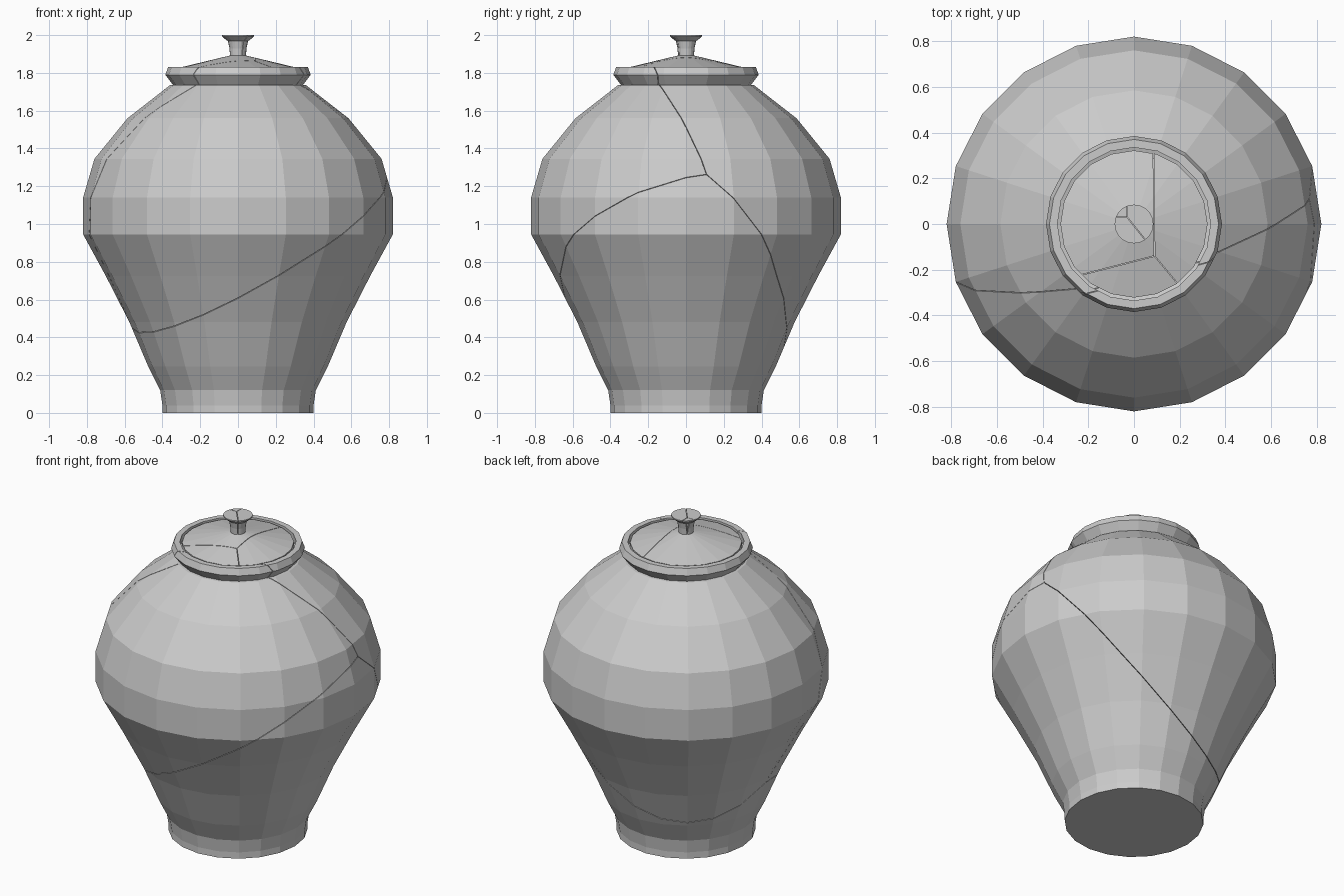
import bpy, bmesh
from math import cos, sin, tau
from mathutils import Vector

if "Cube" in bpy.data.objects:
    bpy.data.objects.remove(bpy.data.objects["Cube"])

SIDES = 20
GAP = 0.0015  # half width of a crack


def lathe(profile):
    """Closed solid of revolution; the profile starts and ends on the axis."""
    bm = bmesh.new()
    rings = []
    for r, z in profile:
        n = 1 if r == 0 else SIDES
        rings.append([bm.verts.new((r * cos(tau * i / SIDES), r * sin(tau * i / SIDES), z))
                      for i in range(n)])
    for a, b in zip(rings, rings[1:]):
        if len(a) == len(b) == 1:
            continue
        for i in range(SIDES):
            j = (i + 1) % SIDES
            quad = [a[i % len(a)], a[j % len(a)], b[j % len(b)], b[i % len(b)]]
            bm.faces.new(list(dict.fromkeys(quad)))
    bmesh.ops.recalc_face_normals(bm, faces=bm.faces[:])
    return bm


def keep_side(bm, a, b, ray, inside):
    """Cut along the plane a-b-ray, keep the side holding 'inside', cap the cut."""
    n = (b - a).cross(ray - a).normalized()
    if n.dot(inside - a) > 0:
        n = -n
    res = bmesh.ops.bisect_plane(bm, geom=bm.verts[:] + bm.edges[:] + bm.faces[:],
                                 plane_co=a - n * GAP, plane_no=n, clear_outer=True)
    edges = [e for e in res['geom_cut']
             if isinstance(e, bmesh.types.BMEdge) and e.is_valid and e.is_boundary]
    if edges:
        bmesh.ops.triangle_fill(bm, edges=edges, use_beauty=True, use_dissolve=False)


def broken_part(name, profile, line, rays):
    """Split a lathed part into three shards that meet along one line."""
    a, b = map(Vector, line)
    rays = [Vector(r) for r in rays]
    for i in range(3):
        r0, r1 = rays[i], rays[(i + 1) % 3]
        bm = lathe(profile)
        keep_side(bm, a, b, r0, r1)
        keep_side(bm, a, b, r1, r0)
        bmesh.ops.recalc_face_normals(bm, faces=bm.faces[:])
        mesh = bpy.data.meshes.new(f"{name}_shard_{i + 1}")
        bm.to_mesh(mesh)
        bm.free()
        bpy.context.collection.objects.link(bpy.data.objects.new(mesh.name, mesh))


# hollow jar body with a collar rim and a ledge for the lid
outer = [(0, 0), (.40, 0), (.40, .04), (.412, .12), (.475, .245), (.575, .48),
         (.70, .725), (.82, .945), (.82, 1.14), (.76, 1.345), (.585, 1.56),
         (.36, 1.735), (.345, 1.737), (.385, 1.79), (.37, 1.83)]
inner = [(.335, 1.83), (.335, 1.79), (.30, 1.78), (.30, 1.73), (.53, 1.54), (.70, 1.33),
         (.76, 1.14), (.76, .955), (.64, .74), (.52, .49), (.42, .26), (.36, .08), (0, .08)]
broken_part("jar_body", outer + inner,
            [(.78, .11, 1.27), (-.56, 0, .45)],
            [(0, -.63, .61), (-.25, -.29, 1.74), (.715, .38, .97)])

# shallow conical lid
broken_part("lid", [(0, 1.79), (.322, 1.79), (.322, 1.825), (.03, 1.895), (0, 1.895)],
            [(.09, -.14, 1.7), (.09, -.14, 2)],
            [(-.22, -.22, 1.8), (.19, -.26, 1.8), (.085, .31, 1.8)])

# flared knob
broken_part("knob", [(0, 1.885), (.042, 1.885), (.045, 1.93), (.053, 1.968), (.06, 1.972),
                     (.085, 1.993), (.085, 2.0), (0, 2.0)],
            [(-.03, .03, 1.8), (-.03, .03, 2.1)],
            [(-.03, .08, 2), (-.08, .03, 2), (.05, -.07, 2)])
